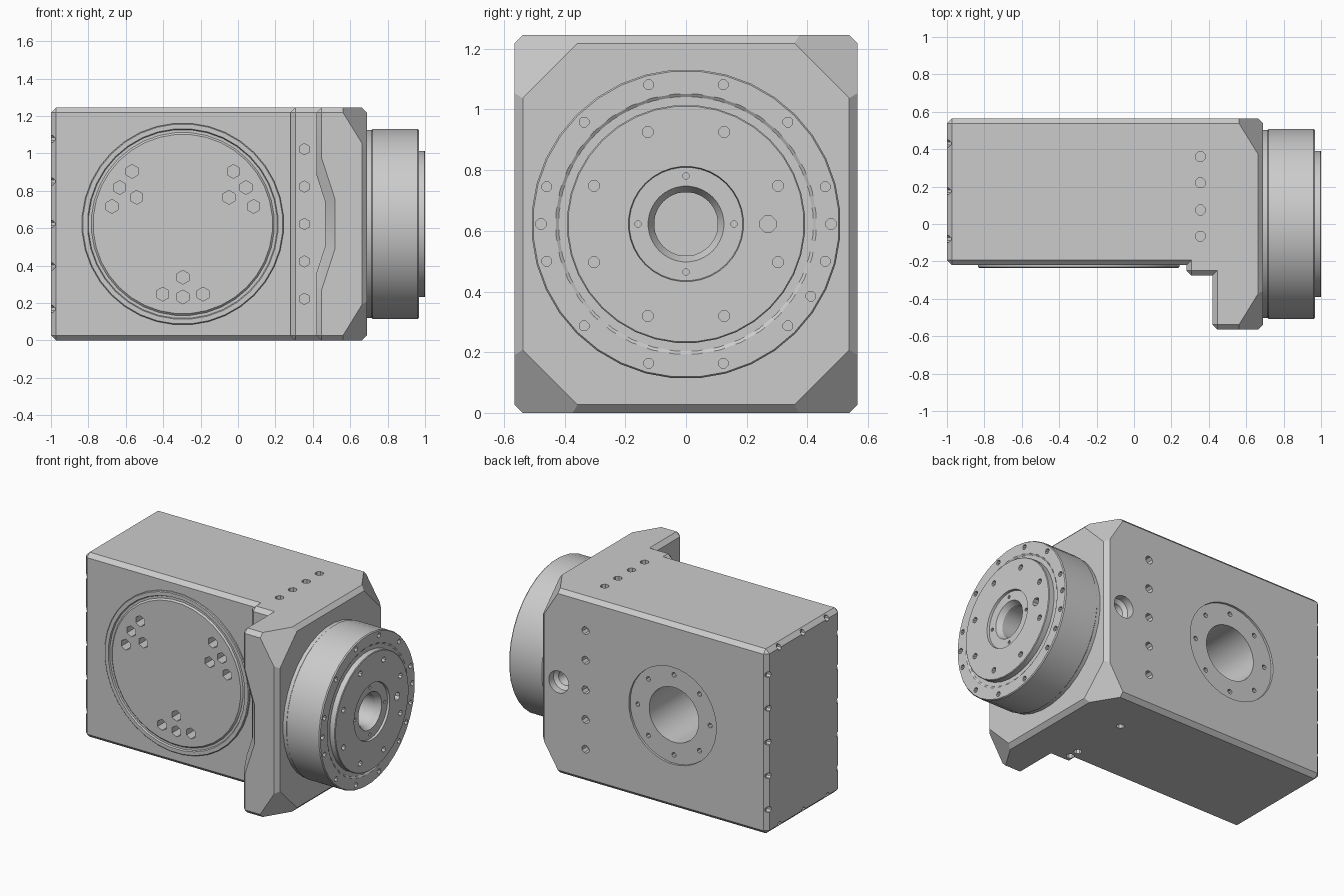
import bpy, bmesh, math
from mathutils import Vector, Matrix

cube = bpy.data.objects.get("Cube")
if cube:
    bpy.data.objects.remove(cube)

HEIGHT, MID, BACK = 1.245, 0.6225, 0.565
FRONT, STEP = -0.22, -0.275
TABLE_X, BOLT_X = -0.295, 0.355
ROWS = [MID + k * 0.2 for k in (-2, -1, 0, 1, 2)]

grey = bpy.data.materials.new("machined grey")
grey.use_nodes = True
grey.diffuse_color = (0.6, 0.6, 0.6, 1)
grey.node_tree.nodes["Principled BSDF"].inputs["Base Color"].default_value = (0.6, 0.6, 0.6, 1)


def make_object(name, bm):
    bmesh.ops.recalc_face_normals(bm, faces=bm.faces)
    mesh = bpy.data.meshes.new(name)
    bm.to_mesh(mesh)
    bm.free()
    mesh.materials.append(grey)
    obj = bpy.data.objects.new(name, mesh)
    bpy.context.scene.collection.objects.link(obj)
    return obj


def lathe(bm, profile, origin, axis, sides):
    """Closed turned solid; profile holds (radius, distance along axis)."""
    place = Matrix.Translation(origin) @ Vector(axis).to_track_quat('Z', 'Y').to_matrix().to_4x4()
    rings = []
    for r, h in profile:
        if r == 0:
            rings.append([bm.verts.new(place @ Vector((0, 0, h)))] * sides)
        else:
            angles = [2 * math.pi * (i + 0.5) / sides for i in range(sides)]
            rings.append([bm.verts.new(place @ Vector((r * math.cos(a), r * math.sin(a), h)))
                          for a in angles])
    for a, b in zip(rings, rings[1:]):
        for i in range(sides):
            j = (i + 1) % sides
            bm.faces.new(list(dict.fromkeys((a[i], a[j], b[j], b[i]))))


def drill(bm, point, axis, radius, depth=0.05, sides=8):
    """Round cutter sunk into the surface against the outward axis."""
    lathe(bm, [(0, -depth), (radius, -depth), (radius, 0.03), (0, 0.03)], point, axis, sides)


# Housing: stepped plan raised to a closed prism
bm = bmesh.new()
plan = [(-1, FRONT), (0.28, FRONT), (0.28, STEP), (0.42, STEP), (0.42, -BACK),
        (0.69, -BACK), (0.69, BACK), (-1, BACK)]
low = [bm.verts.new((x, y, 0)) for x, y in plan]
high = [bm.verts.new((x, y, HEIGHT)) for x, y in plan]
bm.faces.new(low[::-1])
bm.faces.new(high)
uprights = []
for i in range(len(plan)):
    j = (i + 1) % len(plan)
    bm.faces.new((low[i], low[j], high[j], high[i]))
inner_corners = [bm.edges.get((low[i], high[i])) for i in (1, 3)]
bm.normal_update()

# Chamfer every outer edge
bmesh.ops.bevel(bm, geom=[e for e in bm.edges if e not in inner_corners],
                offset=0.027, segments=1, affect='EDGES', profile=0.5)

# Large sloping cuts on the four output-side corners
for sy in (-1, 1):
    for sz in (-1, 1):
        bmesh.ops.bisect_plane(bm, geom=bm.verts[:] + bm.edges[:] + bm.faces[:],
                               plane_co=(0.69, sy * 0.355, MID + sz * 0.5975),
                               plane_no=(1.62, sy, sz), clear_outer=True)
        bmesh.ops.holes_fill(bm, edges=[e for e in bm.edges if e.is_boundary], sides=0)
housing = make_object("housing", bm)

# Round turntable plate with a groove, on the front
bm = bmesh.new()
lathe(bm, [(0, -0.03), (0.54, -0.03), (0.54, 0.01), (0.535, 0.015), (0.51, 0.015), (0.505, 0.005),
           (0.49, 0.005), (0.48, 0.015), (0, 0.015)], (TABLE_X, FRONT, MID), (0, -1, 0), 36)
turntable = make_object("turntable", bm)

# Output flange on the +x side with stepped face and centre bore
bm = bmesh.new()
lathe(bm, [(0, 0.67), (0.505, 0.67), (0.505, 0.715), (0.51, 0.72), (0.51, 0.96), (0.505, 0.967),
           (0.43, 0.967), (0.42, 0.96), (0.393, 0.96), (0.393, 0.996), (0.389, 1.0), (0.19, 1.0),
           (0.187, 0.985), (0.125, 0.985), (0.105, 0.95), (0.105, 0.74), (0, 0.74)],
      (0, 0, MID), (1, 0, 0), 36)
output_flange = make_object("output_flange", bm)

# Turntable clearance in the tall front lip
bm = bmesh.new()
lathe(bm, [(0, 0.001), (0.77, 0.001), (0.77, 0.235), (0.84, 0.305), (0, 0.305)],
      (TABLE_X, STEP, MID), (0, -1, 0), 20)
lip_cutter = make_object("lip_cutter", bm)

# Three groups of turntable holes
bm = bmesh.new()
for turn in range(3):
    for dx, dz in ((0, -0.285), (-0.108, -0.375), (0, -0.39), (0.108, -0.375)):
        spot = Matrix.Rotation(turn * math.tau / 3, 3, 'Y') @ Vector((dx, 0, dz))
        drill(bm, spot + Vector((TABLE_X, FRONT, MID)), (0, -1, 0), 0.037, 0.1, 6)
table_cutter = make_object("table_cutter", bm)

# Bolt columns on the front step and the back
bm = bmesh.new()
for z in ROWS:
    drill(bm, (BOLT_X, STEP, z), (0, -1, 0), 0.03, sides=6)
    drill(bm, (BOLT_X, BACK, z), (0, 1, 0), 0.027)
# Bolt rows on the top and underside
for y in (0.36, 0.22, 0.075, -0.065):
    drill(bm, (BOLT_X, y, HEIGHT), (0, 0, 1), 0.028)
for y in (0.27, -0.13, -0.2):
    drill(bm, (0.335, y, 0), (0, 0, -1), 0.025)
# Back bore with shallow seat
lathe(bm, [(0, -0.6), (0.185, -0.6), (0.185, -0.015), (0.327, -0.015), (0.327, 0.04), (0, 0.04)],
      (TABLE_X, BACK, MID), (0, 1, 0), 32)
# Cable port beside the back bolt column
lathe(bm, [(0, -0.16), (0.035, -0.16), (0.05, -0.07), (0.075, -0.05), (0.075, 0.04), (0, 0.04)],
      (0.555, BACK, MID), (0, 1, 0), 16)
# Cover screws around the rim of the end face
for k in range(-2, 3):
    for y in (FRONT + 0.025, BACK - 0.025):
        drill(bm, (-1, y, MID + k * 0.2275), (-1, 0, 0), 0.02, 0.03)
for y in (0.43, 0.175, -0.08):
    for z in (0.025, HEIGHT - 0.025):
        drill(bm, (-1, y, z), (-1, 0, 0), 0.02, 0.03)
body_cutter = make_object("body_cutter", bm)

# Ring of small holes in the back seat
bm = bmesh.new()
for i in range(8):
    a = i * math.tau / 8
    drill(bm, (TABLE_X + 0.27 * math.cos(a), BACK - 0.015, MID + 0.27 * math.sin(a)),
          (0, 1, 0), 0.016)
seat_cutter = make_object("seat_cutter", bm)

# Output flange bolt circles and dowel holes
bm = bmesh.new()
for count, start, circle, radius, x in ((12, 15, 0.475, 0.017, 0.967), (8, 22.5, 0.328, 0.019, 1.0),
                                        (4, 0, 0.158, 0.011, 0.985), (2, 0, 0.478, 0.018, 0.967),
                                        (1, 0, 0.27, 0.028, 1.0), (1, -30, 0.475, 0.017, 0.967)):
    for i in range(count):
        a = math.radians(start) + i * math.tau / count
        drill(bm, (x, circle * math.cos(a), MID + circle * math.sin(a)), (1, 0, 0), radius)
flange_cutter = make_object("flange_cutter", bm)


def cut(obj, cutter):
    mod = obj.modifiers.new("holes", 'BOOLEAN')
    mod.operation, mod.solver, mod.object = 'DIFFERENCE', 'EXACT', cutter
    bpy.context.view_layer.objects.active = obj
    bpy.ops.object.modifier_apply(modifier=mod.name)


for cutter in (lip_cutter, table_cutter, body_cutter, seat_cutter):
    cut(housing, cutter)
cut(turntable, table_cutter)
cut(output_flange, flange_cutter)
for cutter in (lip_cutter, table_cutter, body_cutter, seat_cutter, flange_cutter):
    bpy.data.objects.remove(cutter)

# Smooth round walls, keep machined edges crisp
for obj in (housing, turntable, output_flange):
    bpy.ops.object.select_all(action='DESELECT')
    obj.select_set(True)
    bpy.context.view_layer.objects.active = obj
    bpy.ops.object.shade_smooth_by_angle(angle=math.radians(25))
